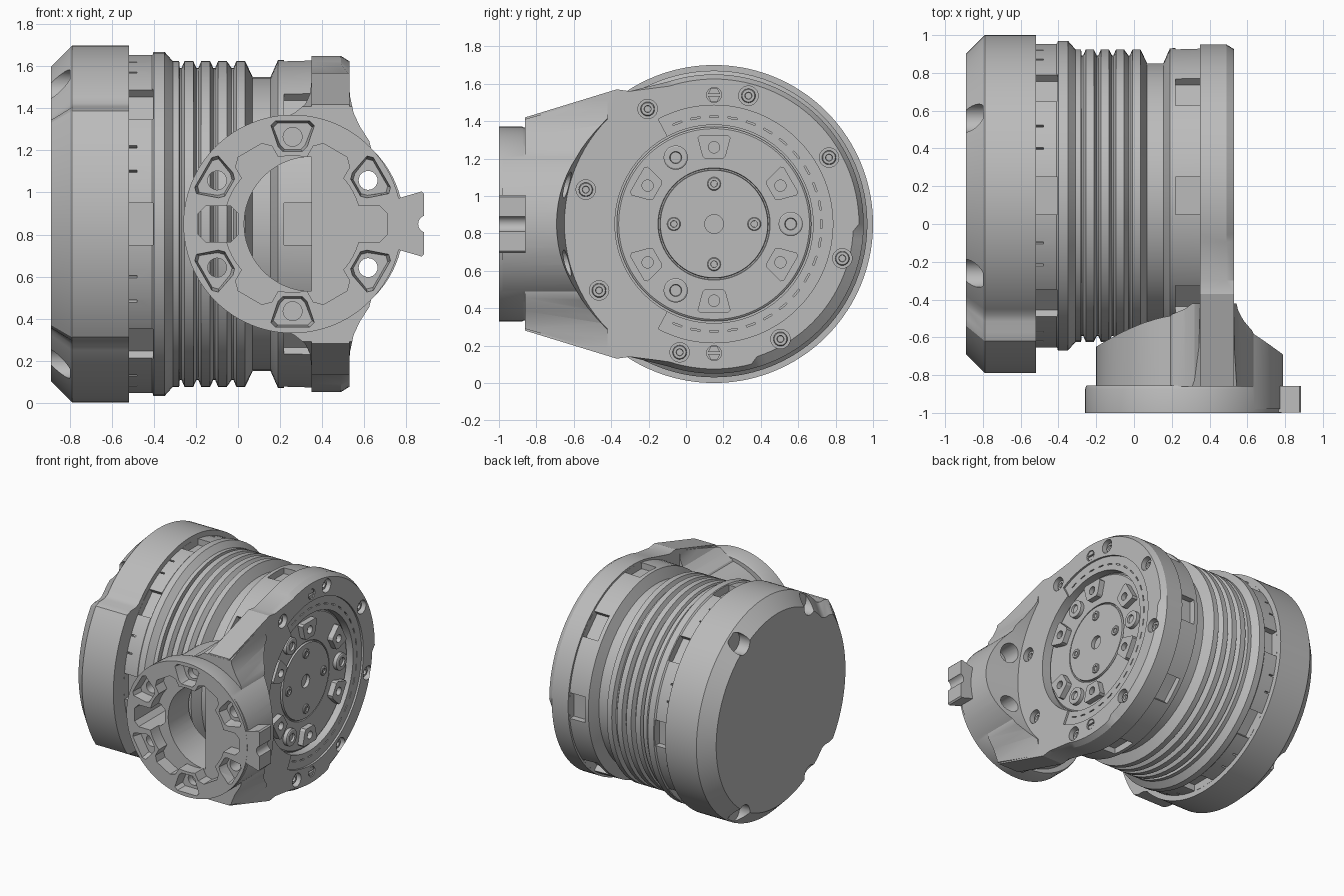
import bpy, bmesh
from math import cos, sin, radians

if "Cube" in bpy.data.objects:
    bpy.data.objects.remove(bpy.data.objects["Cube"])

metal = bpy.data.materials.new("grey_metal")
metal.use_nodes = True
GREY = (0.5, 0.5, 0.5, 1)
metal.diffuse_color = GREY
metal.node_tree.nodes["Principled BSDF"].inputs["Base Color"].default_value = GREY

CY, CZ = 0.15, 0.85      # main axis, along x
OX = 0.26                # output axis, along y


def polar(u, v, r, ang):
    return (u + r * cos(radians(ang)), v + r * sin(radians(ang)))


def circle(u, v, r, n=24):
    return [polar(u, v, r, 360 * i / n) for i in range(n)]


def quad(u, v, r0, r1, w0, w1, ang, cut=0.0):
    """Trapezoid at an angle round (u, v): radii r0 to r1, half widths w0 to w1, corners cut."""
    c, s = cos(radians(ang)), sin(radians(ang))
    pts = [(r0, -w0), (r1, -w1), (r1, w1), (r0, w0)]
    if cut:
        pts = [(r0, -w0 + cut), (r0 + cut, -w0), (r1 - cut, -w1), (r1, -w1 + cut),
               (r1, w1 - cut), (r1 - cut, w1), (r0 + cut, w0), (r0, w0 - cut)]
    return [(u + r * c - w * s, v + r * s + w * c) for r, w in pts]


def loft(bm, axis, rings):
    """Closed solid through (depth, outline) rings along x or y."""
    place = (lambda d, p: (d, p[0], p[1])) if axis == "x" else (lambda d, p: (p[0], d, p[1]))
    loops = [[bm.verts.new(place(d, p)) for p in pts] for d, pts in rings]
    n = len(loops[0])
    faces = [bm.faces.new((a[i], a[(i + 1) % n], b[(i + 1) % n], b[i]))
             for a, b in zip(loops, loops[1:]) for i in range(n)]
    faces += [bm.faces.new(loops[0]), bm.faces.new(loops[-1])]
    bmesh.ops.recalc_face_normals(bm, faces=faces)


def prism(bm, axis, pts, lo, hi):
    loft(bm, axis, [(lo, pts), (hi, pts)])


def lathe(bm, axis, u, v, profile, n=96):
    loft(bm, axis, [(d, circle(u, v, r, n)) for d, r in profile])


def finish(name, bm):
    mesh = bpy.data.meshes.new(name)
    bm.to_mesh(mesh)
    bm.free()
    mesh.materials.append(metal)
    ob = bpy.data.objects.new(name, mesh)
    bpy.context.collection.objects.link(ob)
    return ob


def boolean(ob, bm, op="DIFFERENCE"):
    tool = finish("cutter", bm)
    tool.hide_render = True
    mod = ob.modifiers.new("bool", "BOOLEAN")
    mod.operation, mod.object, mod.solver, mod.use_self = op, tool, "EXACT", True
    bpy.context.view_layer.update()
    mesh = bpy.data.meshes.new_from_object(ob.evaluated_get(bpy.context.evaluated_depsgraph_get()))
    ob.modifiers.clear()
    ob.data = mesh
    bpy.data.objects.remove(tool)


# Rear cap: chamfered drum with a raised bulge towards the front
def cap_outline(inset):
    pts = []
    for i in range(144):
        t = min(max((41 - abs(i * 2.5 - 180)) / 5, 0), 1)
        pts.append(polar(CY, CZ, 0.85 + 0.09 * t - inset, i * 2.5))
    return pts


bm = bmesh.new()
loft(bm, "x", [(-0.89, cap_outline(0.1)), (-0.79, cap_outline(0)), (-0.52, cap_outline(0))])
rear_cap = finish("rear_cap", bm)
bm = bmesh.new()
for sy in (-1, 1):
    for sz in (-1, 1):
        prism(bm, "x", circle(CY + sy * 0.41, CZ + sz * 0.66, 0.075), -1, -0.8)
boolean(rear_cap, bm)

# Ribbed body
profile = [(-0.6, 0.81), (-0.41, 0.81), (-0.4, 0.82), (-0.35, 0.82), (-0.31, 0.775), (-0.28, 0.775)]
for x in (-0.235, -0.155, -0.075, 0.012):
    profile += [(x - 0.042, 0.742), (x - 0.034, 0.742), (x - 0.02, 0.775), (x + 0.022, 0.775)]
profile += [(0.07, 0.7), (0.155, 0.7), (0.19, 0.78), (0.36, 0.785), (0.4, 0.74)]
bm = bmesh.new()
lathe(bm, "x", CY, CZ, profile)
body = finish("ribbed_body", bm)
bm = bmesh.new()
for k in range(8):
    prism(bm, "x", quad(CY, CZ, 0.755, 0.9, 0.1, 0.1, 45 * k), -0.519, -0.405)
    prism(bm, "x", quad(CY, CZ, 0.73, 0.9, 0.1, 0.1, 45 * k), 0.22, 0.349)
    for off in (18, 27):
        prism(bm, "x", quad(CY, CZ, 0.78, 0.9, 0.006, 0.006, 45 * k + off), -0.519, -0.48)
boolean(body, bm)

# Output neck with flared shoulders, hollowed to clear the body
bm = bmesh.new()
lathe(bm, "y", 0.295, CZ, [(-0.98, 0.495), (-0.3, 0.495)])
bracket = finish("output_bracket", bm)

upper = [(0.1, 1.2), (0.2, 1.345), (0.27, 1.38), (0.32, 1.42), (0.343, 1.47), (0.352, 1.55),
         (0.528, 1.55), (0.533, 1.46), (0.55, 1.38), (0.58, 1.315), (0.625, 1.245), (0.66, 1.1)]
bm = bmesh.new()
prism(bm, "y", upper + [(x, 2 * CZ - z) for x, z in reversed(upper)], -0.95, -0.3)
shoulder = finish("shoulder", bm)
bm = bmesh.new()
prism(bm, "x", [(-0.42, 1.54), (-0.861, 1.41), (-0.861, 0.29), (-0.42, 0.16)], 0, 1)
boolean(shoulder, bm, "INTERSECT")
bm = bmesh.new()
bm.from_mesh(shoulder.data)
bpy.data.objects.remove(shoulder)
boolean(bracket, bm, "UNION")
bm = bmesh.new()
lathe(bm, "x", CY, CZ, [(-0.6, 0.8), (0.53, 0.8), (0.9, 0.86)])
boolean(bracket, bm)


# Side plate: round with a tapered extension to the output
def plate_outline(inset):
    pts = [polar(CY, CZ, 0.8 - inset * (2.2 if -75 < a < 0 else 1), a) for a in range(-108, 109, 3)]
    side = [(-0.3, 0.71), (-0.37, 0.72), (-0.86, 0.57)]
    return pts + [(y, CZ + d) for y, d in side] + [(y, CZ - d) for y, d in reversed(side)]


bm = bmesh.new()
loft(bm, "x", [(0.35, plate_outline(0)), (0.49, plate_outline(0)), (0.53, plate_outline(0.025))])
boolean(bracket, bm, "UNION")

# Output ring and locating tab
bm = bmesh.new()
lathe(bm, "y", OX, CZ, [(-1, 0.52), (-0.875, 0.52), (-0.855, 0.512)])
boolean(bracket, bm, "UNION")
bm = bmesh.new()
prism(bm, "y", quad(OX, CZ, 0.45, 0.625, 0.11, 0.155, 0, 0.01), -0.999, -0.857)
boolean(bracket, bm, "UNION")

# Lobed recess, then the through bore and keyway
bm = bmesh.new()
lathe(bm, "y", OX, CZ, [(-1.1, 0.325), (-0.9, 0.325)], 64)
boolean(bracket, bm)
for k in range(5):
    bm = bmesh.new()
    reach, half = (0.45, 0.085) if k == 2 else (0.405, 0.1)
    prism(bm, "y", quad(OX, CZ, 0.2, reach, half, half, 60 * k - 120, 0.035), -1.1, -0.9)
    boolean(bracket, bm)
bm = bmesh.new()
prism(bm, "y", [polar(0.349, CZ, 0.32, a) for a in range(90, 271, 5)], -1.1, -0.2)
prism(bm, "y", quad(OX, CZ, 0.26, 0.45, 0.085, 0.085, 180, 0.035), -1.1, -0.2)
prism(bm, "y", circle(0.9, CZ, 0.042), -1.1, -0.8)
boolean(bracket, bm)

# Bolt pockets and holes
bm = bmesh.new()
for a in range(30, 390, 60):
    u, v = polar(OX, CZ, 0.415, a)
    loft(bm, "y", [(-1.01, quad(OX, CZ, 0.345, 0.492, 0.07, 0.105, a, 0.022)),
                   (-0.92, quad(OX, CZ, 0.355, 0.482, 0.06, 0.092, a, 0.022))])
    prism(bm, "y", circle(u, v, 0.045), -0.95, -0.2 if abs(u - OX) > 0.1 else -0.87)
    if u > 0.5:
        prism(bm, "y", circle(u, v, 0.07), -0.76, -0.2)
boolean(bracket, bm)

# Plate recesses: round well, shallow arc band, screw seats
SCREWS = [polar(CY, CZ, 0.71, a) for a in range(-15, 345, 45)]
SLOTTED = [(CY, CZ + 0.69), (CY, CZ - 0.69)]
bm = bmesh.new()
lathe(bm, "x", CY, CZ, [(0.45, 0.53), (0.6, 0.53)])
boolean(bracket, bm)
bm = bmesh.new()
prism(bm, "x", [polar(CY, CZ, 0.52, a) for a in range(-118, 119, 4)]
      + [polar(CY, CZ, 0.635, a) for a in range(118, -119, -4)], 0.515, 0.6)
boolean(bracket, bm)
bm = bmesh.new()
for y, z in SCREWS:
    prism(bm, "x", circle(y, z, 0.052), 0.47, 0.6)
for y, z in SLOTTED:
    prism(bm, "x", circle(y, z, 0.04), 0.51, 0.6)
for a in range(-110, 111, 10):
    prism(bm, "x", quad(CY, CZ, 0.57, 0.578, 0.025, 0.025, a), 0.505, 0.6)
boolean(bracket, bm)

# Rotor face inside the well
bm = bmesh.new()
lathe(bm, "x", CY, CZ, [(0.4, 0.52), (0.465, 0.52), (0.472, 0.51), (0.472, 0.3), (0.462, 0.297),
                        (0.462, 0.29), (0.478, 0.287), (0.478, 0.05), (0.43, 0.05)])
finish("rotor_face", bm)
bm = bmesh.new()
for a in range(30, 390, 60):
    prism(bm, "x", quad(CY, CZ, 0.348, 0.475, 0.062, 0.088, a, 0.014), 0.46, 0.515)
pads = finish("drive_pads", bm)
bm = bmesh.new()
for a in range(30, 390, 60):
    prism(bm, "x", circle(*polar(CY, CZ, 0.41, a), 0.03), 0.48, 0.6)
boolean(pads, bm)


# Screw heads with sunken sockets
def screw(bm, y, z, r, base, top):
    lathe(bm, "x", y, z, [(base, r), (top - 0.005, r), (top, r * 0.88), (top, r * 0.5), (top - 0.015, r * 0.45)], 24)


bm = bmesh.new()
for y, z in SCREWS:
    screw(bm, y, z, 0.038, 0.46, 0.505)
for a in (0, 120, 240):
    screw(bm, *polar(CY, CZ, 0.41, a), 0.065, 0.46, 0.505)
for a in range(0, 360, 90):
    screw(bm, *polar(CY, CZ, 0.215, a), 0.036, 0.46, 0.488)
for y, z in SLOTTED:
    for s in (-1, 1):
        prism(bm, "x", [(y - 0.032, z + s * 0.006), (y + 0.032, z + s * 0.006),
                        (y + 0.018, z + s * 0.034), (y - 0.018, z + s * 0.034)], 0.505, 0.526)
finish("screw_heads", bm)

# Smooth curved walls, crisp edges
bpy.ops.object.select_all(action="DESELECT")
for ob in bpy.context.collection.objects:
    if ob.type == "MESH":
        ob.select_set(True)
        bpy.context.view_layer.objects.active = ob
bpy.ops.object.shade_smooth_by_angle(angle=radians(25))
